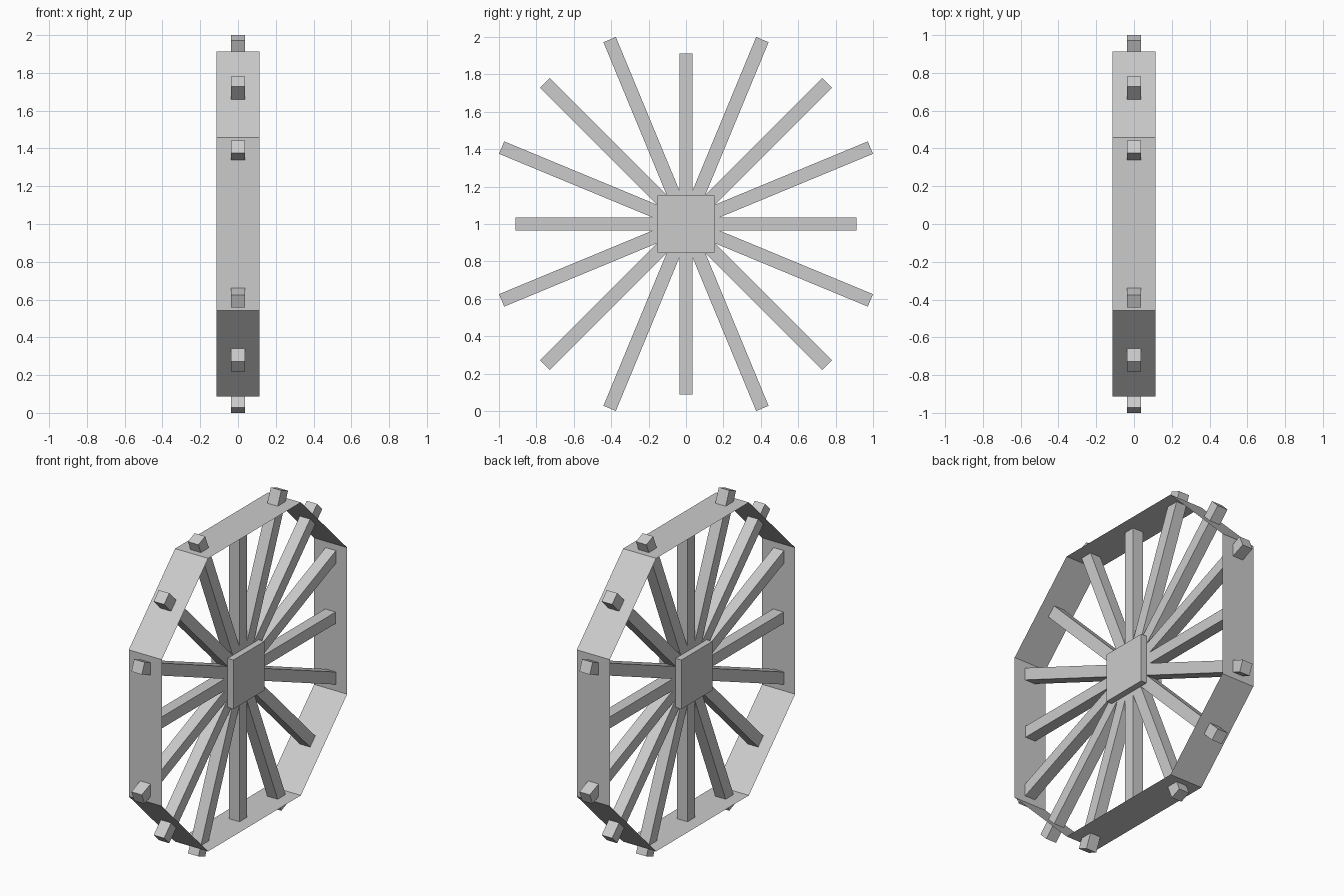
import bpy, bmesh, math

if "Cube" in bpy.data.objects:
    bpy.data.objects.remove(bpy.data.objects["Cube"])

CENTRE_Z = 1.0


def make_object(name, bm):
    mesh = bpy.data.meshes.new(name)
    bm.to_mesh(mesh)
    bm.free()
    obj = bpy.data.objects.new(name, mesh)
    bpy.context.collection.objects.link(obj)
    obj.location.z = CENTRE_Z
    return obj


def box(name, sx, sy, sz, angle=0.0):
    bm = bmesh.new()
    bmesh.ops.create_cube(bm, size=1)
    bmesh.ops.scale(bm, vec=(sx, sy, sz), verts=bm.verts)
    obj = make_object(name, bm)
    obj.rotation_euler.x = angle
    return obj


# Rim: open, single-sheet band around a square with half-way cut corners
R, C, W = 0.914, 0.457, 0.114
profile = [(R, -C), (R, C), (C, R), (-C, R), (-R, C), (-R, -C), (-C, -R), (C, -R)]
bm = bmesh.new()
left = [bm.verts.new((-W, y, z)) for y, z in profile]
right = [bm.verts.new((W, y, z)) for y, z in profile]
for i in range(8):
    j = (i + 1) % 8
    bm.faces.new((right[i], right[j], left[j], left[i]))
bm.normal_update()
# band normals point away from the hub
for f in bm.faces:
    if f.normal.dot(f.calc_center_median()) < 0:
        f.normal_flip()
make_object("rim", bm)

# Spokes: eight full-width bars; upright and level ones stop at the rim
for i in range(8):
    reach = 0.911 if i % 4 == 0 else 1.067
    box(f"spoke_bar_{i + 1}", 0.072, 2 * reach, 0.072, i * math.pi / 8)

# Hub: square block, proud of the spokes on both sides
box("hub", 0.15, 0.306, 0.306)
